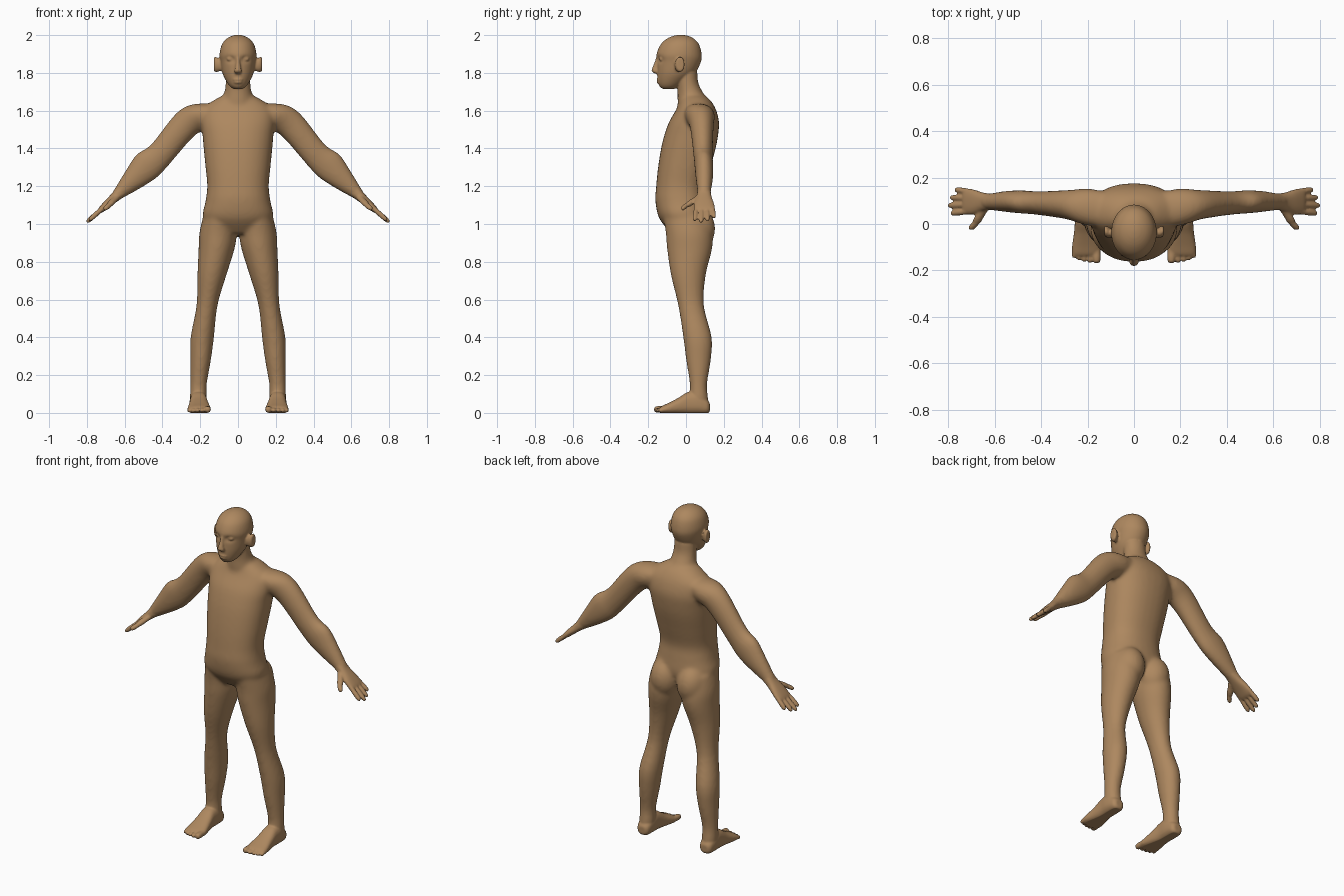
import bpy, bmesh, math
from mathutils import Vector

X, Y, Z = Vector((1, 0, 0)), Vector((0, 1, 0)), Vector((0, 0, 1))
ARM_N = Vector((0.69, 0, 0.725))          # normal of the lowered arm, in the xz plane


def catmull(a, b, c, d, t):
    return [0.5 * (2 * q + (r - p) * t + (2 * p - 5 * q + 4 * r - s) * t * t
                   + (3 * q - p - 3 * r + s) * t ** 3) for p, q, r, s in zip(a, b, c, d)]


def loft(bm, secs, u=X, v=Y, mirror=False, power=2.0, sub=4, sides=32):
    """Smooth skin through sections (x, y, z, half_u, half_v)."""
    n = len(secs)
    rows = []
    for i in range(n - 1):
        quad = [secs[min(max(k, 0), n - 1)] for k in (i - 1, i, i + 1, i + 2)]
        rows += [catmull(*quad, j / sub) for j in range(sub)]
    rows.append(secs[-1])
    for side in ((1, -1) if mirror else (1,)):
        rings = []
        for x, y, z, ru, rv in rows:
            ring = []
            for k in range(sides):
                a = 2 * math.pi * k / sides
                c, s = math.cos(a), math.sin(a)
                p = (Vector((x, y, z))
                     + u * max(ru, 0.001) * math.copysign(abs(c) ** (2 / power), c)
                     + v * max(rv, 0.001) * math.copysign(abs(s) ** (2 / power), s))
                ring.append(bm.verts.new((p.x * side, p.y, p.z)))
            rings.append(ring)
        for r0, r1 in zip(rings, rings[1:]):
            for k in range(sides):
                m = (k + 1) % sides
                bm.faces.new((r0[k], r0[m], r1[m], r1[k]))
        bm.faces.new(rings[0])
        bm.faces.new(rings[-1])


def ball(bm, centre, radii, mirror=False):
    for side in ((1, -1) if mirror else (1,)):
        made = bmesh.ops.create_uvsphere(bm, u_segments=24, v_segments=16, radius=1)
        for w in made["verts"]:
            w.co = Vector((side * (centre[0] + w.co.x * radii[0]),
                           centre[1] + w.co.y * radii[1], centre[2] + w.co.z * radii[2]))


def digit(bm, a, b, r, u, v):
    """Finger or toe with a rounded tip."""
    a, b = Vector(a), Vector(b)
    secs = [(*a.lerp(b, t), r * k, r * k) for t, k in
            ((0, 1), (0.35, 0.95), (0.6, 1), (0.85, 0.9), (0.95, 0.65), (1, 0.2))]
    loft(bm, secs, u, v, mirror=True, sides=16)


def fuse(bm, voxel, rounds):
    """Merge all overlapping parts into one smooth skin."""
    bmesh.ops.recalc_face_normals(bm, faces=bm.faces)
    me = bpy.data.meshes.new("body")
    bm.to_mesh(me)
    bm.free()
    ob = bpy.data.objects.new("body", me)
    bpy.context.collection.objects.link(ob)
    rem = ob.modifiers.new("skin", 'REMESH')
    rem.mode, rem.voxel_size, rem.use_smooth_shade = 'VOXEL', voxel, True
    smo = ob.modifiers.new("soften", 'SMOOTH')
    smo.factor, smo.iterations = 0.5, rounds
    bpy.context.view_layer.update()
    dg = bpy.context.evaluated_depsgraph_get()
    out = bpy.data.meshes.new_from_object(ob.evaluated_get(dg))
    bpy.data.objects.remove(ob)
    return out


def rows_z(table):
    """(z, cx, half_x, front_y, back_y) to loft sections."""
    return [(cx, (f + b) / 2, z, rx, (b - f) / 2) for z, cx, rx, f, b in table]


# Torso and neck
core = bmesh.new()
loft(core, rows_z([
    (0.95, 0, 0.11, -0.08, 0.08), (1.03, 0, 0.185, -0.142, 0.115), (1.12, 0, 0.172, -0.162, 0.11),
    (1.20, 0, 0.163, -0.158, 0.105), (1.30, 0, 0.172, -0.148, 0.13), (1.40, 0, 0.182, -0.132, 0.157),
    (1.47, 0, 0.188, -0.115, 0.17), (1.54, 0, 0.195, -0.09, 0.175), (1.61, 0, 0.185, -0.05, 0.157),
    (1.66, 0, 0.12, -0.03, 0.125), (1.685, 0, 0.07, -0.02, 0.09)]), power=2.25)
loft(core, rows_z([
    (1.58, 0, 0.11, -0.04, 0.14), (1.65, 0, 0.088, -0.045, 0.118), (1.70, 0, 0.072, -0.045, 0.088),
    (1.75, 0, 0.066, -0.05, 0.065), (1.82, 0, 0.066, -0.06, 0.06)]))
# Legs and buttocks
loft(core, rows_z([
    (1.04, 0.10, 0.085, -0.12, 0.12), (0.95, 0.106, 0.099, -0.107, 0.14),
    (0.865, 0.114, 0.095, -0.10, 0.138), (0.73, 0.138, 0.077, -0.08, 0.105),
    (0.57, 0.164, 0.056, -0.042, 0.095), (0.40, 0.189, 0.062, -0.015, 0.137),
    (0.28, 0.198, 0.055, 0.0, 0.132), (0.15, 0.209, 0.044, 0.02, 0.112),
    (0.08, 0.21, 0.045, 0.015, 0.118), (0.03, 0.21, 0.043, 0.01, 0.12)]), mirror=True)
ball(core, (0.088, 0.06, 0.975), (0.088, 0.095, 0.115), mirror=True)
# Arms
loft(core, [
    (0.09, 0.06, 1.605, 0.07, 0.045), (0.19, 0.072, 1.575, 0.08, 0.08),
    (0.28, 0.083, 1.525, 0.064, 0.077), (0.41, 0.09, 1.37, 0.051, 0.072),
    (0.48, 0.095, 1.31, 0.050, 0.083), (0.545, 0.097, 1.245, 0.046, 0.065),
    (0.625, 0.096, 1.168, 0.036, 0.036), (0.655, 0.095, 1.14, 0.037, 0.024)],
    Y, ARM_N, mirror=True)
body = fuse(core, 0.010, 10)

# Skull and jaw
skull = bmesh.new()
loft(skull, rows_z([
    (1.715, 0, 0.025, -0.125, -0.06), (1.728, 0, 0.043, -0.14, -0.035), (1.755, 0, 0.062, -0.149, 0.0),
    (1.80, 0, 0.083, -0.153, 0.05), (1.86, 0, 0.094, -0.153, 0.08), (1.90, 0, 0.098, -0.156, 0.083),
    (1.95, 0, 0.086, -0.135, 0.070), (1.98, 0, 0.062, -0.103, 0.044), (1.996, 0, 0.032, -0.068, 0.012),
    (2.002, 0, 0.004, -0.035, -0.025)]))
head = fuse(skull, 0.006, 4)
# Eye sockets pressed into the face
for w in head.vertices:
    if w.co.y < -0.06:
        dx, dz = abs(w.co.x) - 0.040, w.co.z - 1.872
        w.co.y += 0.013 * math.exp(-(dx / 0.022) ** 2 - (dz / 0.016) ** 2)

# Everything with finer detail is added to the softened body
fine = bmesh.new()
fine.from_mesh(body)
fine.from_mesh(head)
# Face: nose, eyelids, lips, ears
loft(fine, [(0, -0.146, 1.89, 0.010, 0.010), (0, -0.153, 1.855, 0.011, 0.014),
            (0, -0.162, 1.825, 0.016, 0.017), (0, -0.163, 1.808, 0.021, 0.018),
            (0, -0.153, 1.796, 0.014, 0.010)])
ball(fine, (0.039, -0.129, 1.873), (0.021, 0.013, 0.012), mirror=True)
ball(fine, (0, -0.144, 1.765), (0.026, 0.012, 0.007))
ball(fine, (0, -0.143, 1.750), (0.023, 0.012, 0.007))
loft(fine, [(0.085, -0.045, 1.84, 0.016, 0.026), (0.105, -0.038, 1.842, 0.022, 0.036),
            (0.120, -0.032, 1.845, 0.025, 0.041), (0.128, -0.030, 1.846, 0.019, 0.034)],
     Y, Z, mirror=True)

# Hands
loft(fine, [(0.61, 0.096, 1.18, 0.034, 0.034), (0.65, 0.095, 1.143, 0.040, 0.026),
            (0.69, 0.095, 1.108, 0.053, 0.021), (0.72, 0.097, 1.08, 0.056, 0.017),
            (0.733, 0.097, 1.068, 0.050, 0.012)], Y, ARM_N, mirror=True, power=2.4)
for y0, tip in ((0.138, (0.772, 0.148, 1.033)), (0.111, (0.793, 0.114, 1.016)),
                (0.083, (0.802, 0.080, 1.008)), (0.056, (0.790, 0.046, 1.018))):
    digit(fine, (0.70, y0, 1.098), tip, 0.0135, Y, ARM_N)
digit(fine, (0.645, 0.065, 1.138), (0.685, 0.003, 1.098), 0.017, Vector((0.7, 0.5, -0.5)), ARM_N)
digit(fine, (0.668, 0.02, 1.112), (0.707, -0.024, 1.078), 0.014, Vector((0.7, 0.5, -0.5)), ARM_N)

# Feet
loft(fine, [(0.21, 0.126, 0.030, 0.022, 0.022), (0.21, 0.11, 0.034, 0.038, 0.038),
            (0.21, 0.06, 0.052, 0.046, 0.058), (0.209, 0.01, 0.052, 0.046, 0.058),
            (0.207, -0.04, 0.037, 0.052, 0.043), (0.206, -0.09, 0.024, 0.060, 0.030),
            (0.206, -0.125, 0.017, 0.060, 0.021), (0.206, -0.138, 0.015, 0.053, 0.014)],
     X, Z, mirror=True, power=2.5)
for x, tip_y, r in ((0.161, -0.170, 0.018), (0.190, -0.168, 0.0125), (0.214, -0.164, 0.012),
                    (0.237, -0.157, 0.0115), (0.258, -0.147, 0.011)):
    digit(fine, (x, -0.10, 0.020), (x, tip_y, r), r, X, Z)
skin_mesh = fuse(fine, 0.0055, 3)

# Flat soles
for w in skin_mesh.vertices:
    w.co.z = max(w.co.z, 0.0)
skin_mesh.shade_smooth()

skin = bpy.data.materials.new("tan skin")
skin.diffuse_color = (0.42, 0.245, 0.115, 1)
skin_mesh.materials.clear()
skin_mesh.materials.append(skin)
figure = bpy.data.objects.new("human_body", skin_mesh)
bpy.context.collection.objects.link(figure)
